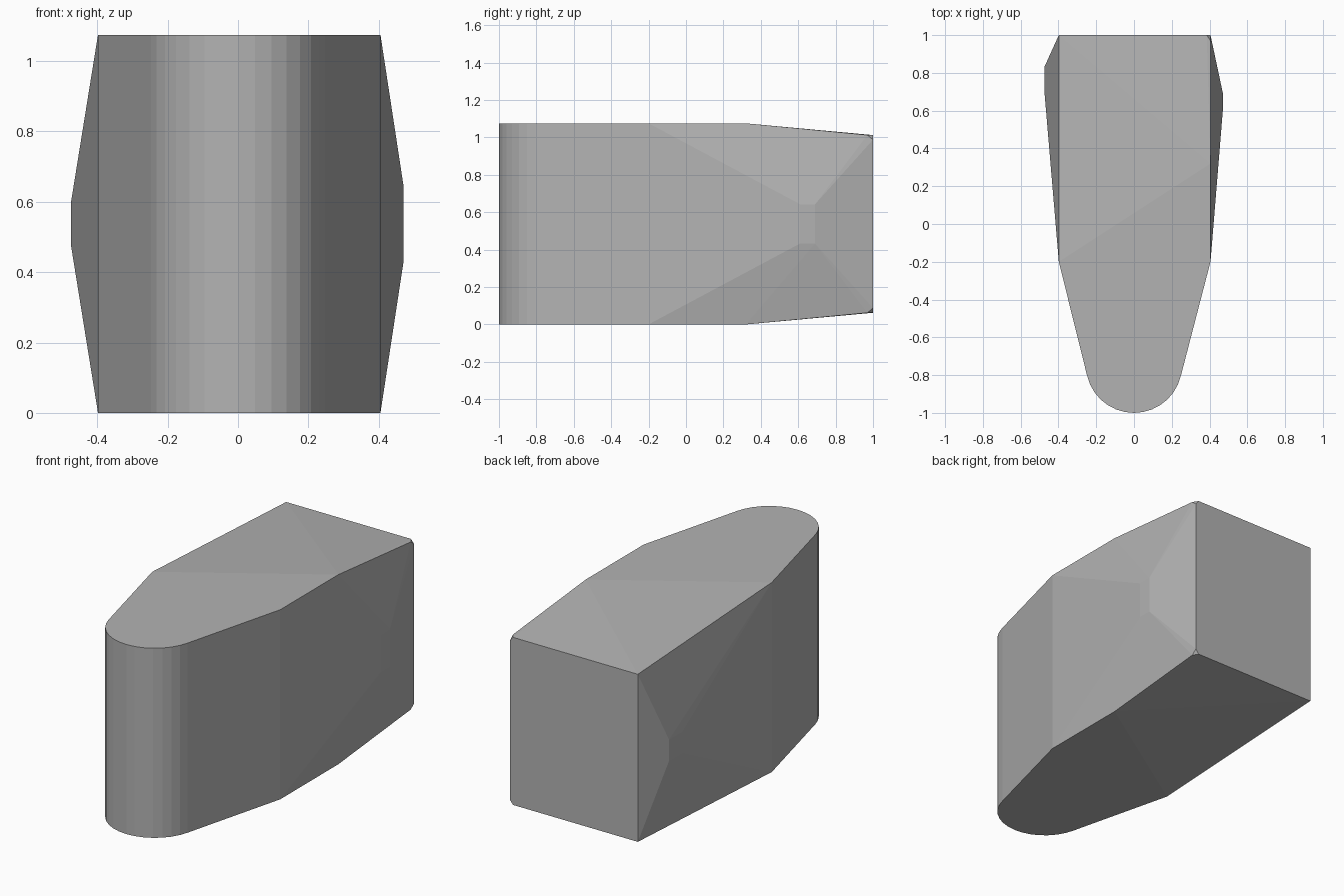
import bpy, bmesh, math

cube = bpy.data.objects.get("Cube")
if cube:
    bpy.data.objects.remove(cube, do_unlink=True)

HEIGHT = 1.075
MID = HEIGHT / 2

grey = bpy.data.materials.new("plain_grey")
grey.use_nodes = True
colour = (0.45, 0.45, 0.45, 1)
grey.diffuse_color = colour
grey.node_tree.nodes["Principled BSDF"].inputs["Base Color"].default_value = colour

points = []


def mirrored(x, y, half):
    """Add a point pair above and below the middle height."""
    for side in (-1, 1):
        points.append((x, y, MID + side * half))


# Rounded nose: a column of arc points, tangent to the tapering sides
SEGMENTS = 14
START, END = math.radians(193.6), math.radians(346.4)
for i in range(SEGMENTS + 1):
    a = START + (END - START) * i / SEGMENTS
    mirrored(0.255 * math.cos(a), -0.745 + 0.255 * math.sin(a), MID)

# Shoulders, and the one long full-height side
mirrored(-0.398, -0.2, MID)
mirrored(0.405, -0.2, MID)
mirrored(0.405, 0.32, MID)

# Back corners: one sharp, one with small clipped tips
mirrored(-0.398, 1, 0.475)
mirrored(0.385, 1, 0.475)
mirrored(0.405, 0.97, 0.475)
mirrored(0.405, 1, 0.45)

# Bulges on the two sides
for y in (0.71, 0.83):
    mirrored(-0.475, y, 0.06)
for y in (0.61, 0.69):
    mirrored(0.471, y, 0.105)

# Wrap the points in one faceted convex body
bm = bmesh.new()
for p in points:
    bm.verts.new(p)
result = bmesh.ops.convex_hull(bm, input=bm.verts)
loose = [v for v in bm.verts if not v.link_faces]
bmesh.ops.delete(bm, geom=loose, context="VERTS")
bmesh.ops.dissolve_limit(bm, angle_limit=math.radians(0.2),
                         verts=bm.verts, edges=bm.edges)
bmesh.ops.recalc_face_normals(bm, faces=bm.faces)

mesh = bpy.data.meshes.new("faceted_body")
bm.to_mesh(mesh)
bm.free()
mesh.materials.append(grey)
body = bpy.data.objects.new("faceted_body", mesh)
bpy.context.collection.objects.link(body)
